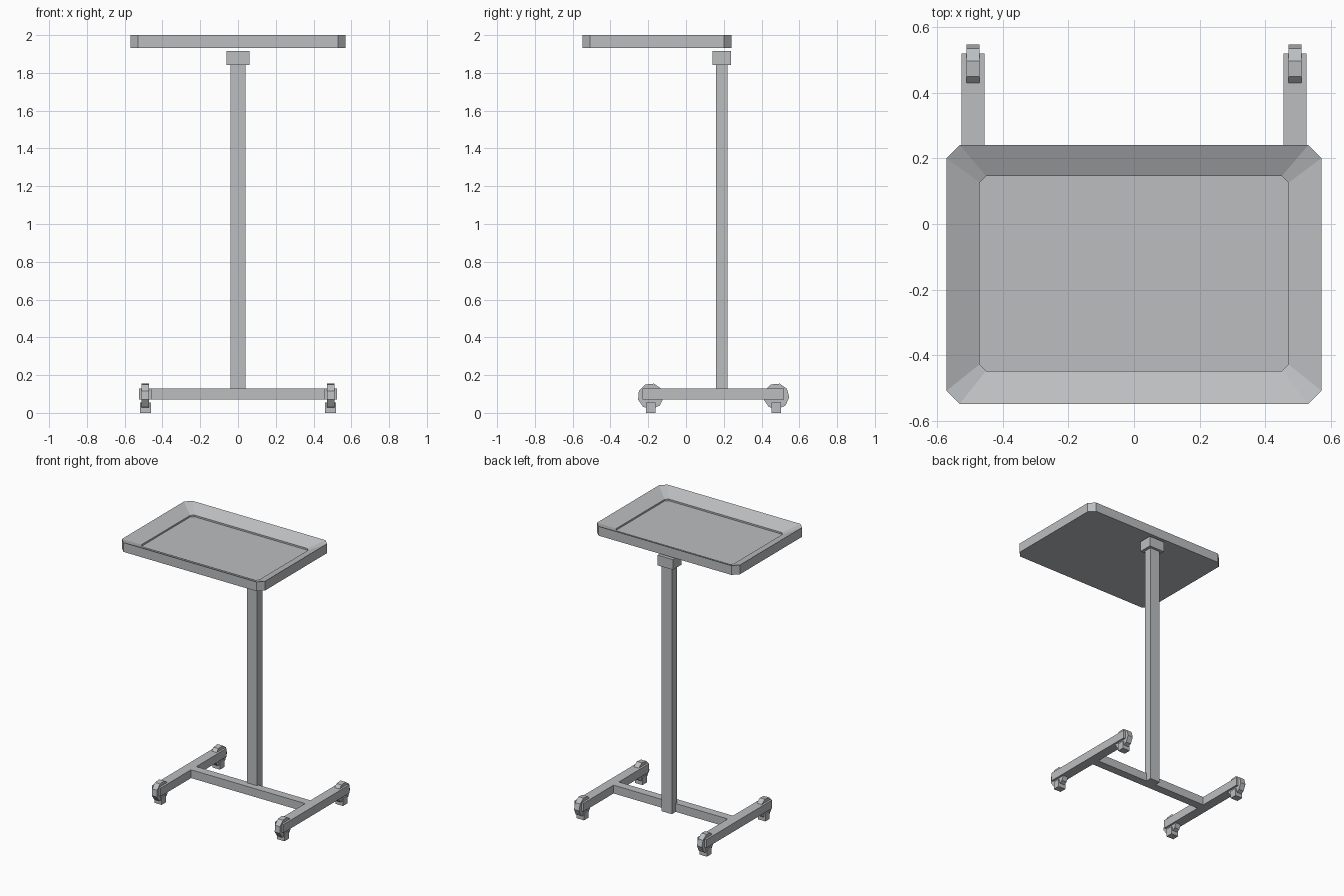
import bpy, bmesh, math

if "Cube" in bpy.data.objects:
    bpy.data.objects.remove(bpy.data.objects["Cube"])

metal = bpy.data.materials.new("light grey metal")
metal.diffuse_color = (0.50, 0.515, 0.53, 1)
metal.use_nodes = True
metal.node_tree.nodes["Principled BSDF"].inputs["Base Color"].default_value = metal.diffuse_color


def add_object(name, bm):
    bmesh.ops.recalc_face_normals(bm, faces=bm.faces)
    mesh = bpy.data.meshes.new(name)
    bm.to_mesh(mesh)
    bm.free()
    mesh.materials.append(metal)
    obj = bpy.data.objects.new(name, mesh)
    bpy.context.collection.objects.link(obj)
    return obj


def loft(name, rings):
    """Skin a stack of equal-length rings and cap both ends."""
    bm = bmesh.new()
    loops = [[bm.verts.new(p) for p in ring] for ring in rings]
    n = len(loops[0])
    for a, b in zip(loops, loops[1:]):
        for i in range(n):
            j = (i + 1) % n
            bm.faces.new((a[i], a[j], b[j], b[i]))
    bm.faces.new(loops[0][::-1])
    bm.faces.new(loops[-1])
    return add_object(name, bm)


def box(name, x, y, z):
    """Box from its (min, max) span on each axis."""
    corners = [(x[0], y[0]), (x[1], y[0]), (x[1], y[1]), (x[0], y[1])]
    return loft(name, [[(px, py, h) for px, py in corners] for h in z])


def clipped_rect(hx, y0, y1, c, z):
    """Rectangle outline with its corners cut off."""
    return [(-hx + c, y0, z), (hx - c, y0, z), (hx, y0 + c, z), (hx, y1 - c, z),
            (hx - c, y1, z), (-hx + c, y1, z), (-hx, y1 - c, z), (-hx, y0 + c, z)]


# Tray: flat underside, upright rim, sloping inside and a slightly sunk floor
loft("tray", [
    clipped_rect(0.57, -0.547, 0.24, 0.04, 1.933),
    clipped_rect(0.57, -0.547, 0.24, 0.04, 2.0),
    clipped_rect(0.47, -0.447, 0.146, 0.02, 1.955),
    clipped_rect(0.47, -0.447, 0.146, 0.02, 1.943),
])

# Post and its collar
box("post", (-0.04, 0.04), (0.16, 0.219), (0.07, 1.85))
box("post_collar", (-0.061, 0.061), (0.14, 0.237), (1.843, 1.917))

# Base frame
box("cross_bar", (-0.46, 0.46), (0.115, 0.175), (0.07, 0.13))

for side, label in ((-1, "left"), (1, "right")):
    cx = side * 0.49
    box(label + "_foot_rail", (cx - 0.035, cx + 0.035), (-0.23, 0.518), (0.07, 0.13))

    # Casters: nine-sided disc around the rail end with a block below
    for cy, end in ((-0.187, "front"), (0.478, "back")):
        name = f"{end}_{label}_caster"
        angles = [math.radians(35 + 40 * k) for k in range(9)]
        loft(name + "_wheel", [
            [(cx + dx, cy + 0.069 * math.cos(a), 0.088 + 0.069 * math.sin(a)) for a in angles]
            for dx in (-0.02, 0.02)])
        box(name + "_block", (cx - 0.029, cx + 0.029), (cy - 0.025, cy + 0.025), (0.0, 0.055))
